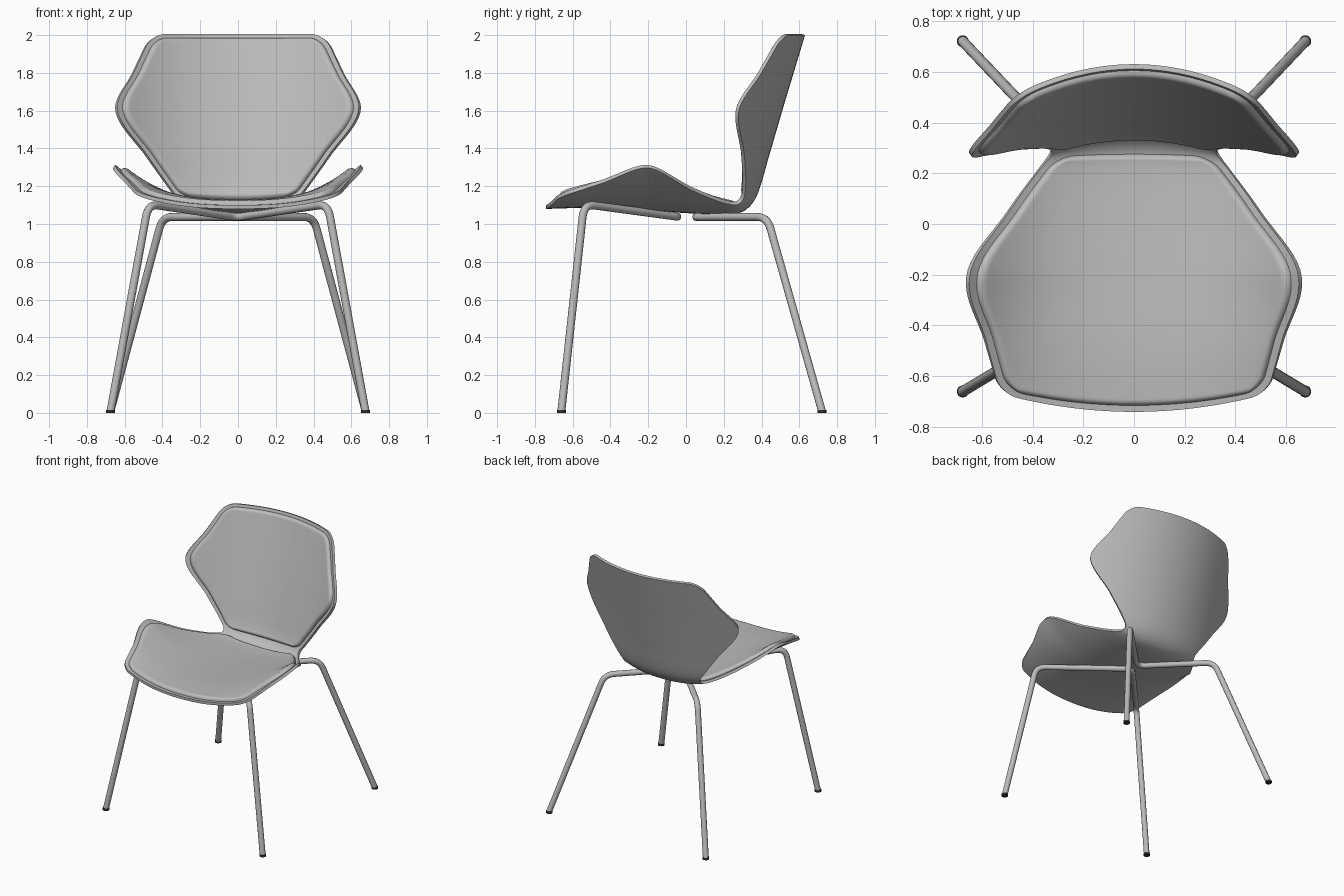
import bpy, bmesh, math
from mathutils import Vector

cube = bpy.data.objects.get("Cube")
if cube:
    bpy.data.objects.remove(cube, do_unlink=True)


def material(name, value):
    m = bpy.data.materials.new(name)
    m.use_nodes = True
    colour = (value, value, value, 1)
    m.diffuse_color = colour
    bsdf = m.node_tree.nodes["Principled BSDF"]
    bsdf.inputs["Base Color"].default_value = colour
    bsdf.inputs["Roughness"].default_value = 0.6
    return m


GREY = material("soft grey", 0.5)
BLACK = material("foot black", 0.03)

# Centre line of the shell, front to top: y, z, half width, turn from seat to back
KEYS = [Vector(k) for k in (
    (-0.74, 1.08, 0.53, 0), (-0.5, 1.085, 0.59, 0), (-0.2, 1.07, 0.66, 0),
    (0.05, 1.055, 0.5, 0), (0.22, 1.05, 0.375, 0), (0.29, 1.06, 0.335, 0.2),
    (0.34, 1.095, 0.33, 0.55), (0.38, 1.16, 0.355, 0.9), (0.44, 1.36, 0.49, 1),
    (0.51, 1.6, 0.65, 1), (0.57, 1.8, 0.56, 1), (0.63, 2.0, 0.465, 1))]
KNOTS = [0.0]
for a, b in zip(KEYS, KEYS[1:]):
    KNOTS.append(KNOTS[-1] + (b.xy - a.xy).length)


def slope(i):
    lo, hi = max(i - 1, 0), min(i + 1, len(KEYS) - 1)
    return (KEYS[hi] - KEYS[lo]) / (KNOTS[hi] - KNOTS[lo])


def profile(t):
    """Smooth curve through the keys."""
    i = max(j for j in range(len(KEYS) - 1) if j == 0 or KNOTS[j] <= t)
    h = KNOTS[i + 1] - KNOTS[i]
    u = (t - KNOTS[i]) / h
    s = u * u * (3 - 2 * u)
    return (KEYS[i] * (1 - s) + KEYS[i + 1] * s
            + slope(i) * h * u * (1 - u) ** 2 - slope(i + 1) * h * u * u * (1 - u))


def sheet(x, t):
    """Point on the curved sheet: seat sides rise, back sides wrap forward."""
    y, z, w, turn = profile(t)
    r = abs(x) / 0.65
    front = min(1, max(0, (-0.2 - y) / 0.54))
    rise = 0.22 * r ** 2.5 * (1 - 0.5 * front) * (1 - turn) + 0.23 * r * r * turn
    ang = turn * math.pi / 2
    return Vector((x, y - rise * math.sin(ang) + 0.11 * r * r * front ** 1.5,
                   z + rise * math.cos(ang)))


def offset_point(x, t, h):
    e = 0.004
    n = (sheet(x + e, t) - sheet(x - e, t)).cross(sheet(x, t + e) - sheet(x, t - e))
    return sheet(x, t) + n.normalized() * h


def ease(i, n):
    return 0.5 - 0.5 * math.cos(math.pi * i / n)


def finish(obj):
    bpy.ops.object.select_all(action="DESELECT")
    obj.select_set(True)
    bpy.context.view_layer.objects.active = obj
    for m in list(obj.modifiers):
        bpy.ops.object.modifier_apply(modifier=m.name)
    bpy.ops.object.shade_smooth_by_angle(angle=math.radians(40))


def panel(name, t0, t1, inset, radius, height, rows, cols=40):
    """Sheet piece with rounded corners; height(d) is the lift at d from the edge."""
    bm = bmesh.new()
    grid = []
    for i in range(rows + 1):
        t = t0 + (t1 - t0) * ease(i, rows)
        end = min(t - t0, t1 - t)
        k = max(0, radius - end)
        w = profile(t)[2] - inset - radius + math.sqrt(max(0, radius ** 2 - k * k))
        row = []
        for j in range(cols + 1):
            x = w * (2 * ease(j, cols) - 1)
            row.append(bm.verts.new(offset_point(x, t, height(min(end, w - abs(x))))))
        grid.append(row)
    for a, b in zip(grid, grid[1:]):
        for j in range(cols):
            bm.faces.new((a[j], a[j + 1], b[j + 1], b[j]))
    me = bpy.data.meshes.new(name)
    bm.to_mesh(me)
    bm.free()
    me.materials.append(GREY)
    obj = bpy.data.objects.new(name, me)
    bpy.context.collection.objects.link(obj)
    return obj


def puff(d):
    k = 1 - min(1, max(0, d) / 0.022)
    return 0.018 + 0.026 * math.sqrt(1 - k * k)


# One-piece shell
shell = panel("shell", 0, KNOTS[-1], 0, 0.07, lambda d: 0.01, 100)
solid = shell.modifiers.new("thickness", "SOLIDIFY")
solid.thickness = 0.02
solid.offset = 0
finish(shell)

# Upholstered pads
finish(panel("seat_pad", 0.025, KNOTS[5] - 0.01, 0.03, 0.07, puff, 60))
finish(panel("back_pad", KNOTS[6] + 0.03, KNOTS[-1] - 0.022, 0.028, 0.06, puff, 60))


def tube(name, points, radius, bend):
    """Round bar through the points with rounded bends."""
    pts = [Vector(p) for p in points]
    path = [pts[0]]
    for a, b, c in zip(pts, pts[1:], pts[2:]):
        p, q = b + (a - b).normalized() * bend, b + (c - b).normalized() * bend
        for i in range(9):
            u = i / 8
            path.append(p * (1 - u) ** 2 + b * 2 * u * (1 - u) + q * u * u)
    path.append(pts[-1])
    cu = bpy.data.curves.new(name, "CURVE")
    cu.dimensions = "3D"
    cu.bevel_depth = radius
    cu.bevel_resolution = 4
    cu.use_fill_caps = True
    sp = cu.splines.new("POLY")
    sp.points.add(len(path) - 1)
    for v, p in zip(sp.points, path):
        v.co = (*p, 1)
    cu.materials.append(GREY)
    obj = bpy.data.objects.new(name, cu)
    bpy.context.collection.objects.link(obj)


# Two bent leg frames with feet
FRAMES = {
    "front": ((0.675, -0.66, 0.008), (0.475, -0.54, 1.105), (0, -0.02, 1.035)),
    "rear": ((0.675, 0.72, 0.008), (0.4, 0.43, 1.037), (0, 0.03, 1.037)),
}
for end, (foot, corner, middle) in FRAMES.items():
    mirrored = [(-x, y, z) for x, y, z in (corner, foot)]
    tube(end + "_leg_frame", [foot, corner, middle] + mirrored, 0.021, 0.07)
    for side, sx in (("left", 1), ("right", -1)):
        bpy.ops.mesh.primitive_cylinder_add(
            vertices=20, radius=0.0235, depth=0.016, location=(sx * foot[0], foot[1], 0.008))
        cap = bpy.context.object
        cap.name = f"{end}_{side}_foot"
        cap.data.materials.append(BLACK)
        finish(cap)
